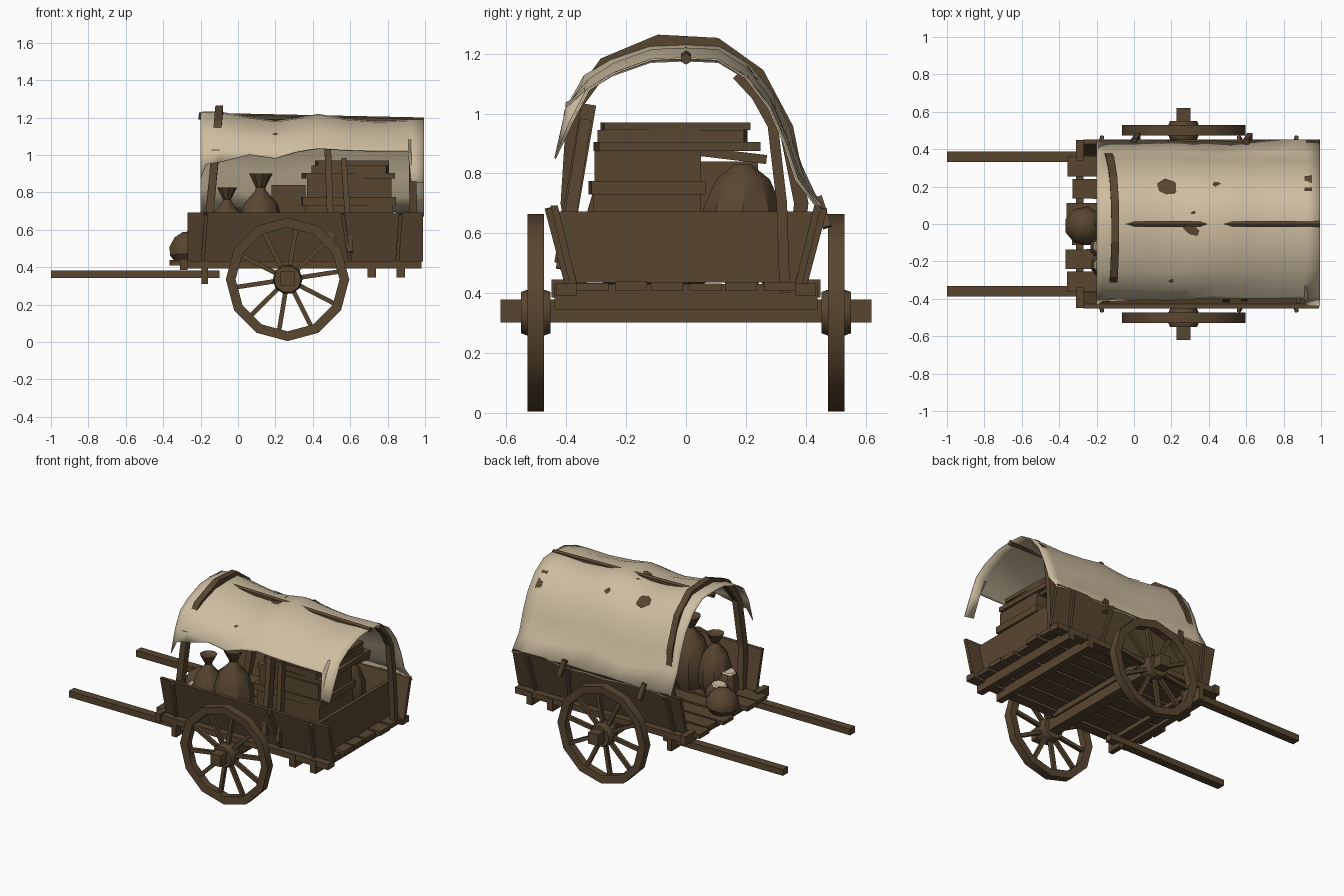
import bpy, bmesh, math, random
from mathutils import Vector, Matrix

if "Cube" in bpy.data.objects:
    bpy.data.objects.remove(bpy.data.objects["Cube"])
random.seed(4)

def material(name, col):
    m = bpy.data.materials.new(name)
    m.diffuse_color = (*col, 1)
    m.use_nodes = True
    m.node_tree.nodes["Principled BSDF"].inputs["Base Color"].default_value = m.diffuse_color
    return m

WOOD = material("brown wood", (0.098, 0.061, 0.030))
CLOTH = material("cream canvas", (0.62, 0.52, 0.36))

def finish(name, bm, mat=WOOD, smooth=False):
    bmesh.ops.recalc_face_normals(bm, faces=bm.faces)
    me = bpy.data.meshes.new(name)
    bm.to_mesh(me)
    bm.free()
    me.materials.append(mat)
    ob = bpy.data.objects.new(name, me)
    bpy.context.collection.objects.link(ob)
    if smooth:
        bpy.ops.object.select_all(action='DESELECT')
        ob.select_set(True)
        bpy.context.view_layer.objects.active = ob
        bpy.ops.object.shade_smooth_by_angle(angle=math.radians(35))
    return ob

def box(name, x0, x1, y0, y1, z0, z1, turn=0, roll=0):
    bm = bmesh.new()
    bmesh.ops.create_cube(bm, size=1)
    c = Vector(((x0 + x1) / 2, (y0 + y1) / 2, (z0 + z1) / 2))
    bm.transform(Matrix.Translation(c) @ Matrix.Rotation(turn, 4, 'Z') @ Matrix.Rotation(roll, 4, 'X')
                 @ Matrix.Diagonal((x1 - x0, y1 - y0, z1 - z0, 1)))
    return finish(name, bm)

def beam(name, p, q, w, h, sides=4):
    """Prism from p to q, w by h across."""
    p, q = Vector(p), Vector(q)
    d = (q - p).normalized()
    up = Vector((0, 0, 1)) if abs(d.z) < 0.9 else Vector((1, 0, 0))
    a = d.cross(up).normalized()
    b = a.cross(d)
    bm = bmesh.new()
    k = 1 / math.cos(math.pi / sides)
    rings = []
    for c in (p, q):
        ring = []
        for i in range(sides):
            t = 2 * math.pi * (i + 0.5) / sides
            ring.append(bm.verts.new(c + a * math.cos(t) * w / 2 * k + b * math.sin(t) * h / 2 * k))
        rings.append(ring)
    for i in range(sides):
        j = (i + 1) % sides
        bm.faces.new((rings[0][i], rings[0][j], rings[1][j], rings[1][i]))
    bm.faces.new(rings[0])
    bm.faces.new(rings[1])
    return finish(name, bm)

def lathe(name, profile, sides, matrix, closed=False, smooth=False, mat=WOOD):
    """Revolve (radius, height) points round z, then place by matrix."""
    bm = bmesh.new()
    rings = [[bm.verts.new((r * math.cos(2 * math.pi * i / sides),
                            r * math.sin(2 * math.pi * i / sides), z))
              for i in range(sides)] for r, z in profile]
    pairs = list(zip(rings, rings[1:]))
    if closed:
        pairs.append((rings[-1], rings[0]))
    else:
        bm.faces.new(rings[0])
        bm.faces.new(rings[-1])
    for lo, hi in pairs:
        for i in range(sides):
            j = (i + 1) % sides
            bm.faces.new((lo[i], lo[j], hi[j], hi[i]))
    bm.transform(matrix)
    return finish(name, bm, mat, smooth)

def slab(name, outline_a, outline_b):
    """Solid between two matching four-point outlines."""
    bm = bmesh.new()
    vs = [bm.verts.new(p) for p in (*outline_a, *outline_b)]
    for f in ((0, 1, 2, 3), (4, 5, 6, 7), (0, 1, 5, 4), (1, 2, 6, 5), (2, 3, 7, 6), (3, 0, 4, 7)):
        bm.faces.new([vs[i] for i in f])
    return finish(name, bm)

# Wheels: rim, hub, ten spokes
WX, WZ = 0.265, 0.335
for s in (-1, 1):
    m = Matrix.Translation((WX, s * 0.502, WZ)) @ Matrix.Rotation(math.pi / 2, 4, 'X')
    lathe("wheel_rim", [(0.33, -0.028), (0.33, 0.028), (0.278, 0.024), (0.278, -0.024)],
          12, m @ Matrix.Rotation(math.pi / 2, 4, 'Z'), closed=True, smooth=True)
    lathe("wheel_hub", [(0.072, -0.05), (0.08, -0.03), (0.08, 0.03), (0.072, 0.05)], 10, m, smooth=True)
    for i in range(10):
        t = 2 * math.pi * i / 10 + 0.15
        c, n = math.cos(t), math.sin(t)
        beam("wheel_spoke", (WX + 0.06 * c, s * 0.5, WZ + 0.06 * n),
             (WX + 0.29 * c, s * 0.5, WZ + 0.29 * n), 0.024, 0.024)
    # Shafts and floor rails
    beam("shaft", (-1, s * 0.36, 0.362), (-0.1, s * 0.36, 0.362), 0.055, 0.042)
    box("floor_rail", -0.3, 0.98, s * 0.40 - 0.035, s * 0.40 + 0.035, 0.392, 0.432)
    box("shaft_clamp", -0.31, -0.27, s * 0.395 - 0.055, s * 0.395 + 0.055, 0.385, 0.445)
    box("clamp_block", -0.195, -0.16, s * 0.385 - 0.05, s * 0.385 + 0.05, 0.31, 0.43)
    # Slanted side boards with battens
    side = [(s * 0.365, 0.43), (s * 0.388, 0.43), (s * 0.452, 0.692), (s * 0.428, 0.692)]
    slab("side_board", [(-0.27, *p) for p in side], [(0.99, *p) for p in side])
    for xb, xt in ((-0.19, -0.17), (0.6, 0.56), (0.85, 0.87)):
        beam("side_batten", (xb, s * 0.385, 0.42), (xt, s * 0.455, 0.685), 0.035, 0.02)

# Axle and cross beams
box("axle", WX - 0.038, WX + 0.038, -0.62, 0.62, 0.302, 0.378)
box("axle_bolster", WX - 0.05, WX + 0.05, -0.4, 0.4, 0.37, 0.41)
for x in (0.715, 0.87):
    box("cross_beam", x - 0.022, x + 0.022, -0.44, 0.44, 0.345, 0.43)
box("front_beam", -0.31, -0.27, -0.43, 0.43, 0.385, 0.42)
box("front_under_beam", -0.195, -0.16, -0.4, 0.4, 0.38, 0.415)

# Floor planks with uneven ends
for i in range(6):
    y = -0.31 + i * 0.124
    box("floor_plank", -0.345 + random.uniform(-0.025, 0.025), 0.975 + random.uniform(-0.03, 0.01),
        y - 0.053, y + 0.053, 0.408, 0.435 + random.uniform(-0.004, 0.004), random.uniform(-0.006, 0.006))

# Tailboard, wider at the top
tail = [(-0.365, 0.435), (0.365, 0.435), (0.428, 0.672), (-0.428, 0.672)]
slab("tailboard", [(0.865, *p) for p in tail], [(0.89, *p) for p in tail])

# Hoops: swept along points (y, z), w deep along x and t thick
def hoop(name, pts, x0, x1, w, t):
    bm = bmesh.new()
    rings = []
    for i, (y, z) in enumerate(pts):
        a, b = pts[max(i - 1, 0)], pts[min(i + 1, len(pts) - 1)]
        d = Vector((0, b[0] - a[0], b[1] - a[1])).normalized()
        n = Vector((0, -d.z, d.y)) * t / 2
        c = Vector((x0 + (x1 - x0) * (z - 0.44) / 0.8, y, z))
        e = Vector((w / 2, 0, 0))
        rings.append([bm.verts.new(c + o) for o in (n + e, n - e, -n - e, -n + e)])
    for p, q in zip(rings, rings[1:]):
        for k in range(4):
            bm.faces.new((p[k], p[(k + 1) % 4], q[(k + 1) % 4], q[k]))
    bm.faces.new(rings[0])
    bm.faces.new(rings[-1])
    return finish(name, bm)

hoop("front_hoop", [(-0.355, 0.43), (-0.395, 0.7), (-0.375, 1.02), (-0.27, 1.165), (-0.09, 1.24), (0.1, 1.23),
                    (0.24, 1.13), (0.335, 0.95), (0.385, 0.7), (0.355, 0.43)], -0.175, -0.1, 0.042, 0.048)
hoop("rear_hoop", [(0.17, 1.13), (0.235, 1.06), (0.29, 0.96), (0.32, 0.7), (0.33, 0.4)], 0.94, 0.93, 0.04, 0.035)
beam("ridge_pole", (-0.21, 0, 1.208), (0.995, 0, 1.182), 0.032, 0.032, 6)
# Remains of the broken middle hoop
beam("broken_post", (0.5, -0.415, 0.5), (0.48, -0.325, 1.03), 0.05, 0.035)
beam("broken_post", (0.6, -0.415, 0.48), (0.565, -0.335, 0.98), 0.04, 0.03)

# Canvas cover: x, ridge height, lower edge on -y side, width factor
STATIONS = [(-0.2, 1.222, 0.87, 0.98), (-0.17, 1.225, 0.95, 1), (-0.1, 1.225, 0.96, 1), (0.06, 1.195, 1.0, 1.02),
            (0.2, 1.175, 0.98, 1.03), (0.31, 1.19, 1.015, 0.99), (0.43, 1.212, 1.035, 0.96),
            (0.58, 1.185, 1.025, 0.99), (0.75, 1.172, 1.02, 0.99), (0.91, 1.18, 1.02, 0.97),
            (0.925, 1.18, 0.86, 0.97), (0.995, 1.18, 0.85, 0.95)]
ARCH = [(-0.395, 0.2), (-0.34, 0.1), (-0.25, 0.045), (-0.12, 0.0), (0, -0.005), (0.11, 0.0), (0.21, 0.06),
        (0.29, 0.16), (0.345, 0.28), (0.385, 0.4)]
bm = bmesh.new()
grid = []
for x, top, low, wide in STATIONS:
    pts = [(-0.4 - max(0, 1.0 - low) * 0.25, low)]
    pts += [(y * wide, max(top - d, low + 0.01) if y < -0.3 else top - d) for y, d in ARCH]
    pts += [(0.45, 0.68 + random.uniform(-0.02, 0.02))]
    grid.append([bm.verts.new((x, y, z)) for y, z in pts])
for a, b in zip(grid, grid[1:]):
    for i in range(len(a) - 1):
        bm.faces.new((a[i], a[i + 1], b[i + 1], b[i]))
cover = finish("canvas_cover", bm, CLOTH, smooth=True)
mod = cover.modifiers.new("thickness", 'SOLIDIFY')
mod.thickness = 0.006
mod.offset = 0

# Torn holes, as thin ragged plates resting on the canvas
for hx, hy, r in ((0.18, 0.19, 0.065), (0.31, -0.035, 0.055), (0.32, 0.06, 0.016), (0.2, -0.3, 0.018),
                  (0.44, 0.21, 0.025)):
    best = min(cover.data.polygons, key=lambda f: (f.center.x - hx) ** 2 + (f.center.y - hy) ** 2)
    n = best.normal * (1 if best.normal.z > 0 else -1)
    bm = bmesh.new()
    ring = []
    for i in range(7):
        t = 2 * math.pi * i / 7
        q = r * random.uniform(0.5, 1.1)
        px, py = hx + q * math.cos(t), hy + 0.75 * q * math.sin(t)
        pz = best.center.z - (n.x * (px - best.center.x) + n.y * (py - best.center.y)) / n.z
        ring.append(bm.verts.new(Vector((px, py, pz)) + n * 0.008))
    bm.faces.new(ring)
    finish("canvas_tear", bm)
for x in (0.6, 0.0):
    beam("canvas_peg", (x, 0.44, 0.72), (x + 0.02, 0.472, 0.62), 0.03, 0.03)

# Sacks: tied ones with a flared neck, slumped ones, and open ones with pale contents
TIED = [(0.75, 0), (1, 0.18), (0.98, 0.4), (0.7, 0.66), (0.24, 0.8), (0.2, 0.84), (0.5, 1), (0.3, 0.96)]
SLUMPED = [(0.75, 0), (1, 0.25), (0.97, 0.55), (0.65, 0.85), (0.2, 1)]

def sack(x, y, z, r, h, prof, tilt=0.0):
    m = Matrix.Translation((x, y, z)) @ Matrix.Rotation(tilt, 4, 'Y')
    lathe("sack", [(r * a, h * b) for a, b in prof], 9, m, smooth=True)
    if len(prof) == 4:
        lathe("sack_contents", [(r * 0.62, h * 0.85), (r * 0.5, h * 0.85 + 0.008)], 9, m, mat=CLOTH)

sack(0.12, -0.22, 0.435, 0.13, 0.465, TIED)
sack(-0.06, -0.23, 0.435, 0.11, 0.39, TIED)
sack(-0.262, -0.01, 0.435, 0.105, 0.155, SLUMPED, -0.1)
sack(0.66, 0.19, 0.5, 0.14, 0.33, SLUMPED)
sack(-0.15, -0.12, 0.435, 0.08, 0.13, SLUMPED[:4], -0.15)
sack(-0.14, -0.22, 0.435, 0.08, 0.19, SLUMPED[:4], -0.15)

# Crates, boards and bundles
box("crate", 0.18, 0.36, 0.02, 0.24, 0.435, 0.84)
box("large_crate", 0.36, 0.83, -0.31, 0.05, 0.435, 0.73)
box("crate_lid", 0.34, 0.84, -0.32, 0.06, 0.73, 0.775, 0.02)
box("middle_crate", 0.37, 0.82, -0.305, 0.05, 0.775, 0.875)
box("leaning_board", 0.4, 0.8, 0.04, 0.27, 0.845, 0.875, 0, -0.12)
box("upper_board", 0.35, 0.83, -0.3, 0.24, 0.875, 0.905, 0.04)
box("upper_crate", 0.4, 0.8, -0.29, 0.2, 0.905, 0.945, -0.03)
box("top_board", 0.42, 0.8, -0.28, 0.21, 0.945, 0.97, 0.03)
